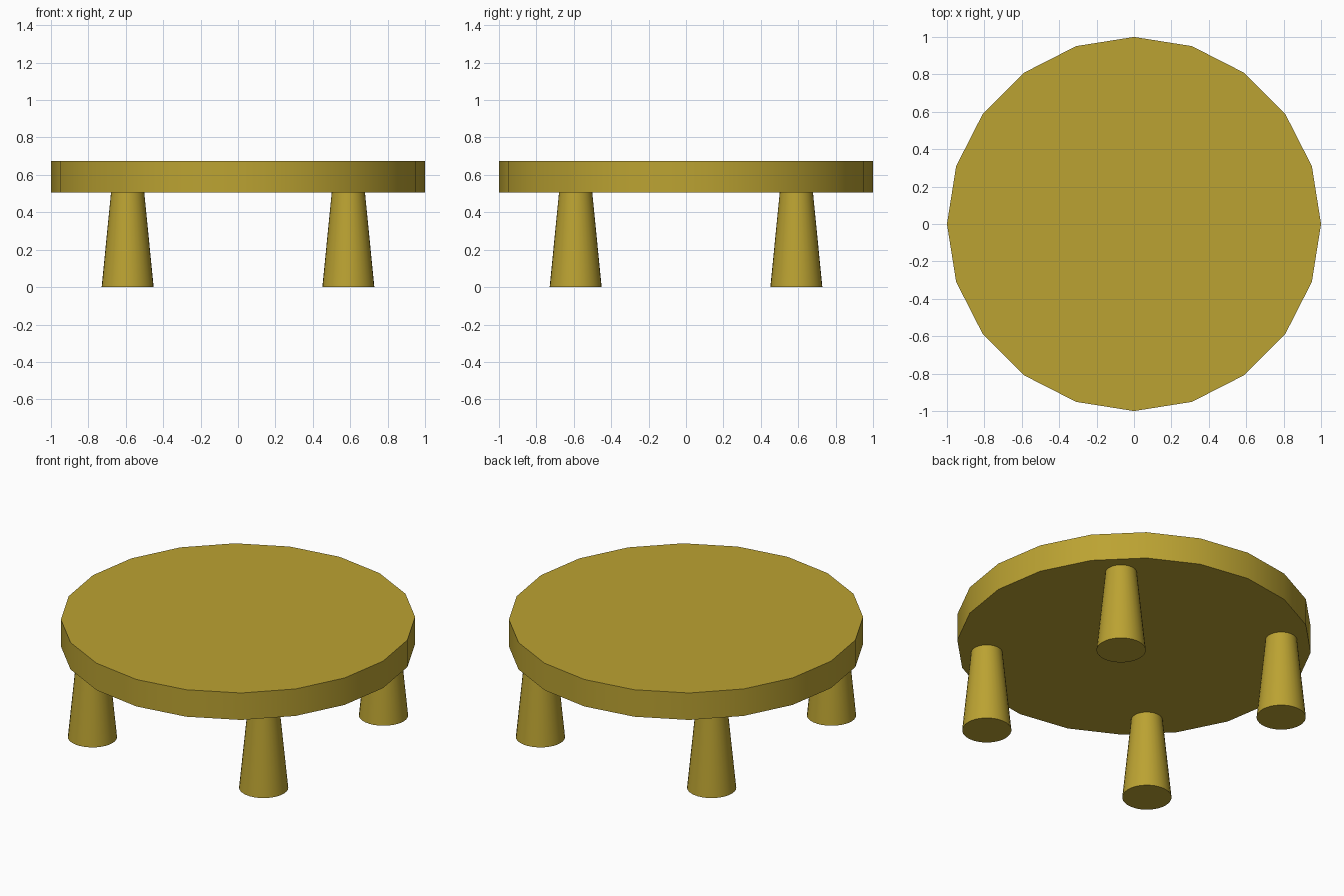
import bpy, math

if "Cube" in bpy.data.objects:
    bpy.data.objects.remove(bpy.data.objects["Cube"])

mat = bpy.data.materials.new("mustard yellow")
mat.diffuse_color = (0.50, 0.365, 0.032, 1)
mat.use_nodes = True
mat.node_tree.nodes["Principled BSDF"].inputs["Base Color"].default_value = mat.diffuse_color


def tapered(name, x, y, z0, z1, r0, r1, sides):
    bpy.ops.mesh.primitive_cone_add(vertices=sides, radius1=r0, radius2=r1,
                                    depth=z1 - z0, location=(x, y, (z0 + z1) / 2))
    ob = bpy.context.object
    ob.name = name
    ob.data.materials.append(mat)
    bpy.ops.object.shade_smooth_by_angle(angle=math.radians(30))
    return ob


# Twenty-sided table top
tapered("table_top", 0, 0, 0.505, 0.673, 1.0, 1.0, 20)

# Four tapered legs, wider at the floor
for sy, fb in ((-1, "front"), (1, "back")):
    for sx, lr in ((-1, "left"), (1, "right")):
        tapered(f"{fb}_{lr}_leg", 0.59 * sx, 0.59 * sy, 0, 0.505, 0.139, 0.089, 32)
